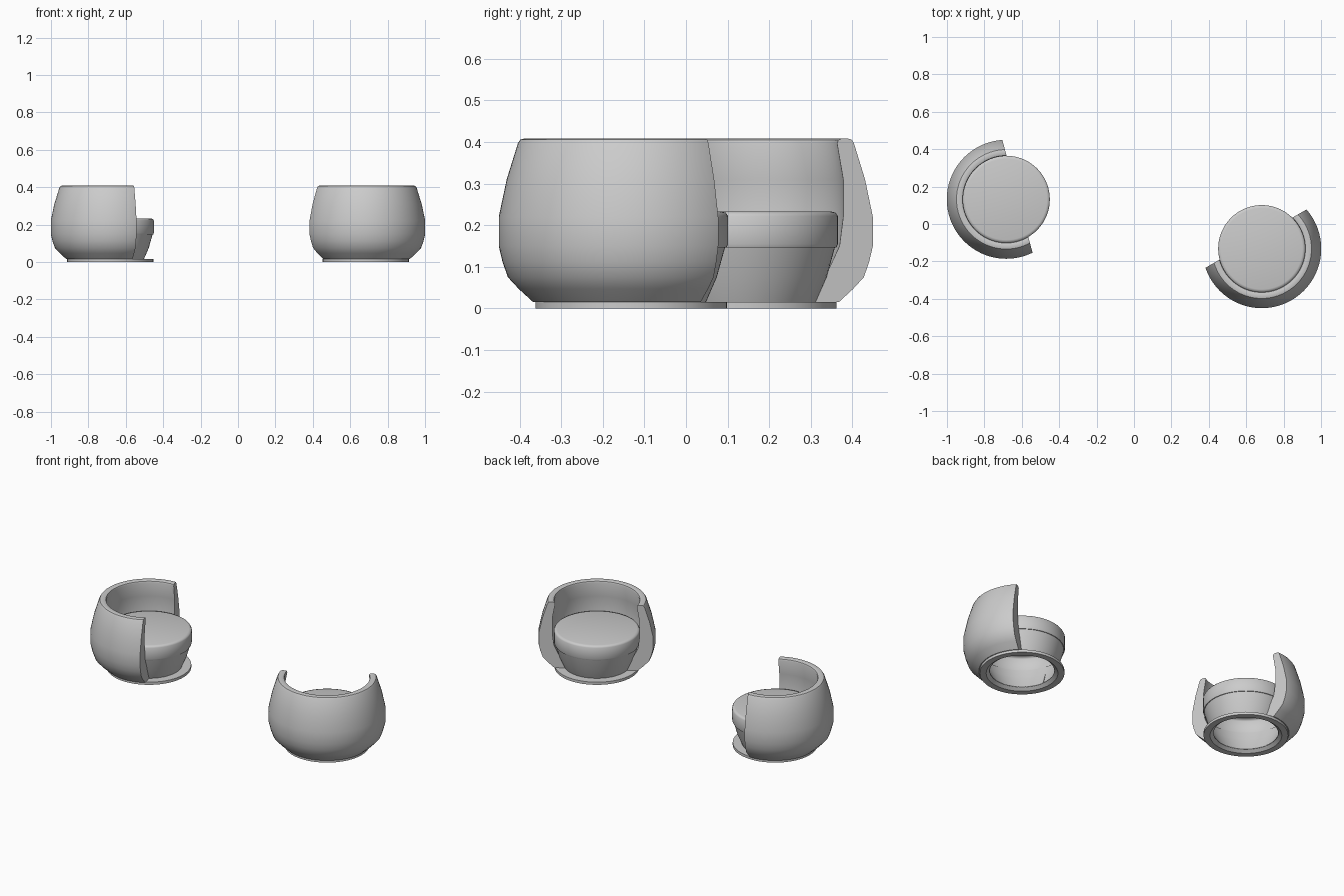
import bpy, bmesh, math
from mathutils import Vector, Matrix

cube = bpy.data.objects.get("Cube")
if cube:
    bpy.data.objects.remove(cube, do_unlink=True)

GREY = 0.6
fabric = bpy.data.materials.new("grey fabric")
fabric.use_nodes = True
fabric.diffuse_color = (GREY, GREY, GREY, 1)
bsdf = next(n for n in fabric.node_tree.nodes if n.type == 'BSDF_PRINCIPLED')
bsdf.inputs["Base Color"].default_value = (GREY, GREY, GREY, 1)


def revolve(name, profile, closed, place, cut=None, angle=35):
    """Spin an (r, z) profile round z; optionally trim it by a vertical plane."""
    bm = bmesh.new()
    verts = [bm.verts.new((r, 0, z)) for r, z in profile]
    edges = [bm.edges.new(p) for p in zip(verts, verts[1:])]
    if closed:
        edges.append(bm.edges.new((verts[-1], verts[0])))
    bmesh.ops.spin(bm, geom=verts + edges, cent=(0, 0, 0), axis=(0, 0, 1),
                   angle=math.tau, steps=72, use_duplicate=False)
    bmesh.ops.remove_doubles(bm, verts=bm.verts[:], dist=1e-5)
    if cut is not None:
        out = bmesh.ops.bisect_plane(
            bm, geom=bm.verts[:] + bm.edges[:] + bm.faces[:],
            plane_co=(cut, 0, 0), plane_no=(1, 0, 0), clear_outer=True)
        rim = [e for e in out["geom_cut"] if isinstance(e, bmesh.types.BMEdge)]
        bmesh.ops.holes_fill(bm, edges=rim, sides=0)
    bmesh.ops.recalc_face_normals(bm, faces=bm.faces[:])
    mesh = bpy.data.meshes.new(name)
    bm.to_mesh(mesh)
    bm.free()
    mesh.materials.append(fabric)
    obj = bpy.data.objects.new(name, mesh)
    obj.matrix_world = place
    bpy.context.collection.objects.link(obj)
    bpy.ops.object.select_all(action='DESELECT')
    obj.select_set(True)
    bpy.context.view_layer.objects.active = obj
    bpy.ops.object.shade_smooth_by_angle(angle=math.radians(angle))
    return obj


# Profiles as (radius, height)
SHELL = [(.235, .015), (.27, .047), (.296, .075), (.309, .112), (.318, .15),
         (.318, .22), (.299, .31), (.272, .397), (.266, .406), (.258, .408),
         (.241, .408), (.234, .405), (.231, .397), (.246, .31), (.246, .22),
         (.237, .15), (.175, .015)]
SEAT = [(0, .233), (.217, .233), (.228, .23), (.233, .222),
        (.233, .155), (.23, .147), (.226, .147)]
PEDESTAL = [(.226, .147), (.206, .075), (.18, .015)]
BASE = [(.23, 0), (.23, .016), (.175, .016), (.195, 0)]


def chair(side, x, y, facing):
    place = (Matrix.Translation(Vector((x, y, 0)))
             @ Matrix.Rotation(math.radians(facing), 4, 'Z'))
    revolve(side + "_chair_shell", SHELL, True, place, cut=.062)
    revolve(side + "_chair_seat", SEAT, False, place, angle=50)
    revolve(side + "_chair_pedestal", PEDESTAL, False, place)
    revolve(side + "_chair_base_ring", BASE, True, place)


chair("right", -.683, .132, 15)
chair("left", .683, -.132, 120)
